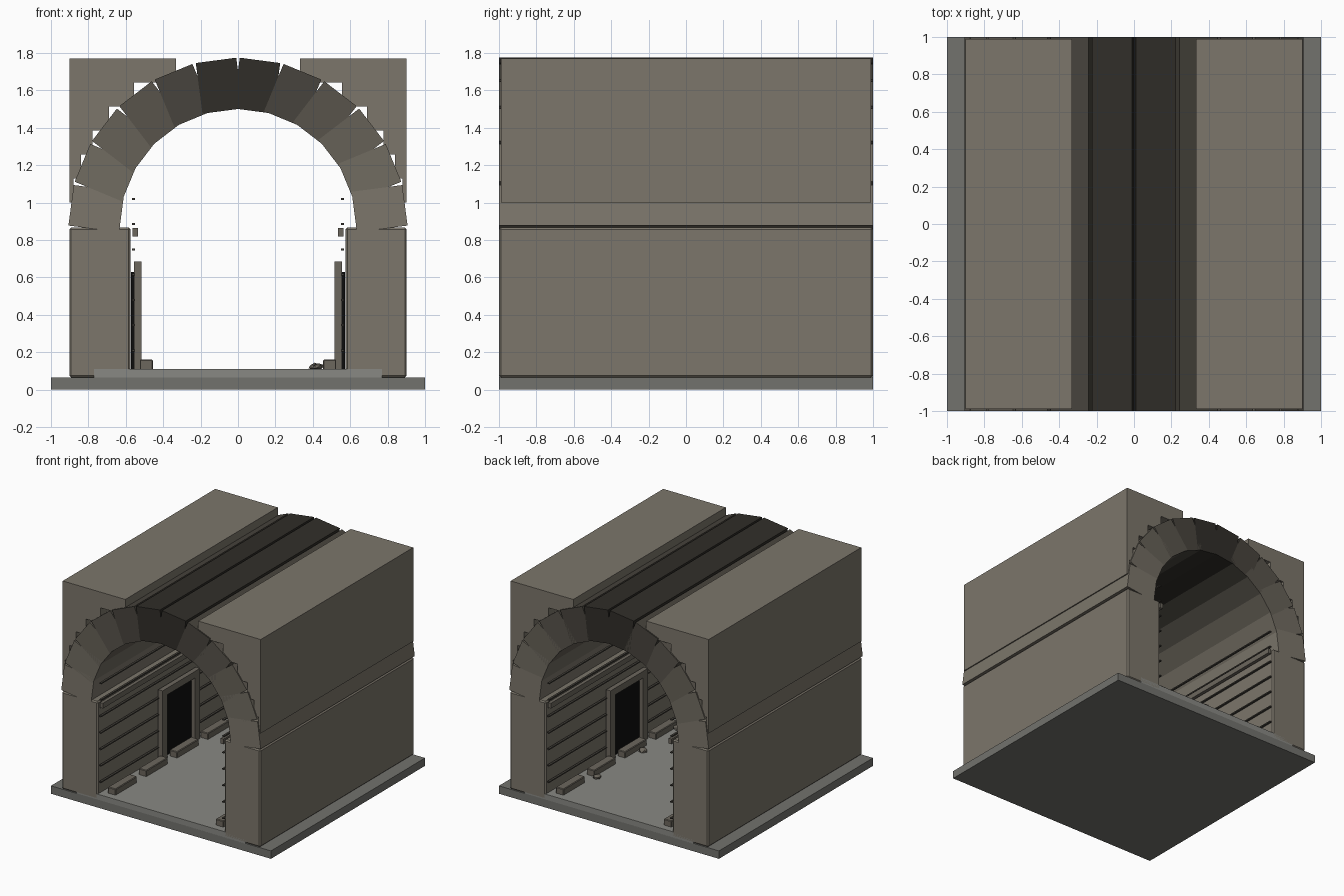
import bpy, bmesh, random
from math import sin, cos, sqrt, radians
from mathutils import Matrix, Vector

if "Cube" in bpy.data.objects:
    bpy.data.objects.remove(bpy.data.objects["Cube"])

random.seed(4)


def material(name, r, g, b):
    m = bpy.data.materials.new(name)
    m.diffuse_color = (r, g, b, 1)
    m.use_nodes = True
    m.node_tree.nodes["Principled BSDF"].inputs["Base Color"].default_value = m.diffuse_color
    return m


stone = material("stone", 0.20, 0.18, 0.145)
trim_stone = material("trim_stone", 0.15, 0.135, 0.11)
pale_stone = material("pale_stone", 0.25, 0.25, 0.23)
slab_grey = material("slab_grey", 0.17, 0.17, 0.155)
mortar = material("mortar", 0.06, 0.055, 0.045)
black = material("black", 0.004, 0.004, 0.004)
# Arch stones get sootier towards the crown
soot = [material(f"soot_{i}", *(c * (1 - 0.17 * i) for c in (0.2, 0.18, 0.145)))
        for i in range(6)]


def finish(name, bm, mat):
    bmesh.ops.recalc_face_normals(bm, faces=bm.faces)
    me = bpy.data.meshes.new(name)
    bm.to_mesh(me)
    bm.free()
    me.materials.append(mat)
    ob = bpy.data.objects.new(name, me)
    bpy.context.collection.objects.link(ob)
    return ob


def box(name, x, y, z, mat, bevel=0.0, rot=None):
    """Box from (min, max) ranges, optionally bevelled and rotated about the origin."""
    bm = bmesh.new()
    bmesh.ops.create_cube(bm, size=1)
    spans = [sorted(r) for r in (x, y, z)]
    for v in bm.verts:
        v.co = Vector([(a + b) / 2 + c * (b - a) for (a, b), c in zip(spans, v.co)])
    if bevel:
        bmesh.ops.bevel(bm, geom=bm.edges[:], offset=bevel, segments=1,
                        affect='EDGES', profile=0.5)
    if rot:
        bmesh.ops.transform(bm, matrix=rot, verts=bm.verts)
    return finish(name, bm, mat)


# Ground slab and tunnel floor
box("base_slab", (-1, 1), (-1, 1), (0, 0.065), slab_grey)
box("tunnel_floor", (-0.77, 0.77), (-1, 1), (0.06, 0.11), pale_stone)

# Barrel vault: twelve box stones overlapping inside, gapped outside
CENTRE_Z, R_IN, R_OUT, STONE_W = 0.868, 0.627, 0.9, 0.218
for i in range(12):
    angle = radians(7.5 + 15 * i)
    turn = Matrix.Translation((0, 0, CENTRE_Z)) @ Matrix.Rotation(-angle, 4, 'Y')
    box(f"arch_stone_{i + 1}", (R_IN, R_OUT), (-1, 1), (-STONE_W / 2, STONE_W / 2),
        soot[min(i, 11 - i)], rot=turn)

for side, s in (("left", -1), ("right", 1)):
    def part(name, x0, x1, y, z, mat, bevel=0.0):
        return box(f"{side}_{name}", (s * x0, s * x1), y, z, mat, bevel)

    # Side wall
    part("wall", 0.575, 0.902, (-1, 1), (0.066, 0.867), stone, 0.01)

    # Stepped fill above the arch shoulders
    layer = 0.1285
    for i in range(6):
        z0 = 1.0 + layer * i
        mid = z0 + layer / 2 - 0.87
        part(f"shoulder_fill_{i + 1}", sqrt(0.81 - mid * mid), 0.9,
             (-0.99, 0.99), (z0, z0 + layer), stone)

    # Horizontal course strips and ledge along the inner wall
    for i in range(7):
        z = 0.21 + 0.135 * i
        part(f"course_strip_{i + 1}", 0.55, 0.567, (-0.99, 0.99),
             (z - 0.005, z + 0.005), mortar)
    part("ledge", 0.535, 0.563, (-0.99, 0.99), (0.82, 0.863), trim_stone)

    # Door recess with frame
    part("door_panel", 0.548, 0.572, (-0.18, 0.18), (0.11, 0.63), black)
    for n, y in (("front", -0.21), ("back", 0.21)):
        part(f"door_jamb_{n}", 0.515, 0.555, (y - 0.033, y + 0.033),
             (0.11, 0.685), trim_stone)
    part("door_lintel", 0.515, 0.555, (-0.24, 0.24), (0.63, 0.685), trim_stone)

    # Row of kerb stones at the foot of the wall
    for i in range(5):
        y = -0.8 + 0.4 * i
        part(f"kerb_stone_{i + 1}", 0.455, 0.525, (y - 0.14, y + 0.14),
             (0.105, 0.16), trim_stone, 0.005)

# Loose rubble near the right wall
for i, (x, y) in enumerate(((0.42, 0.555), (0.41, -0.03), (0.43, -0.5))):
    bm = bmesh.new()
    bmesh.ops.create_icosphere(bm, subdivisions=1, radius=1)
    for v in bm.verts:
        k = random.uniform(0.8, 1.1)
        v.co = Vector((x + v.co.x * 0.035 * k, y + v.co.y * 0.04 * k,
                       0.123 + v.co.z * 0.02 * k))
    finish(f"rubble_{i + 1}", bm, trim_stone)
